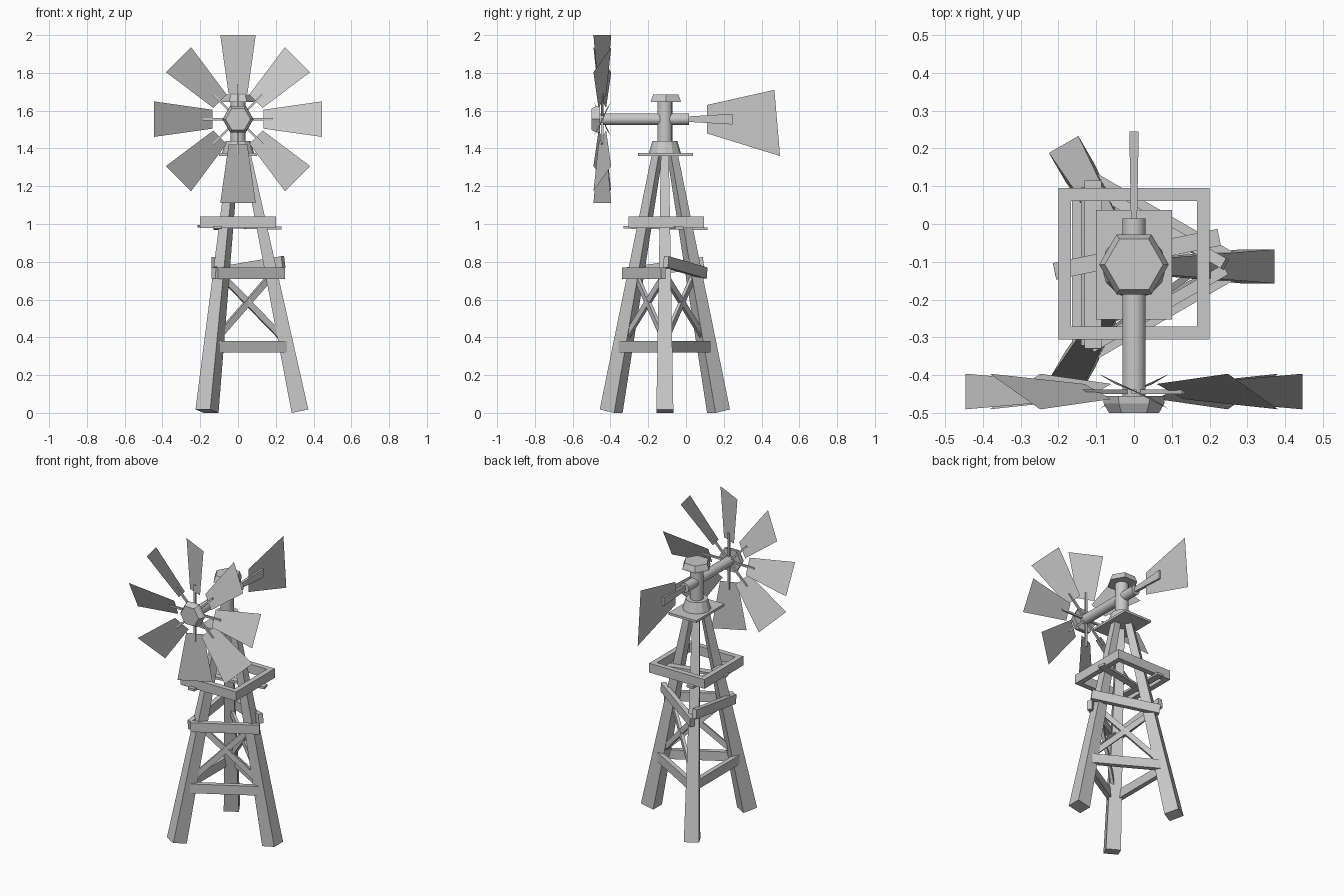
import bpy, bmesh, math
from mathutils import Vector

cube = bpy.data.objects.get("Cube")
if cube:
    bpy.data.objects.remove(cube, do_unlink=True)

grey = bpy.data.materials.new("plain_grey")
grey.use_nodes = True
grey.diffuse_color = (0.58, 0.58, 0.58, 1)
grey.node_tree.nodes["Principled BSDF"].inputs["Base Color"].default_value = (0.58, 0.58, 0.58, 1)

UP = Vector((0, 0, 1))
MID = Vector((0, -0.112, 0))      # tower axis
HUB_Z = 1.555


def loft(name, rings, caps=True, cyclic=False, smooth=False, closed=True):
    """Skin a list of point loops into one object."""
    bm = bmesh.new()
    loops = [[bm.verts.new(p) for p in ring] for ring in rings]
    n = len(loops[0])
    pairs = list(zip(loops, loops[1:]))
    if cyclic:
        pairs.append((loops[-1], loops[0]))
    for a, b in pairs:
        for i in range(n if closed else n - 1):
            j = (i + 1) % n
            bm.faces.new((a[i], a[j], b[j], b[i]))
    if caps:
        bm.faces.new(loops[0])
        bm.faces.new(loops[-1])
    bmesh.ops.recalc_face_normals(bm, faces=bm.faces)
    mesh = bpy.data.meshes.new(name)
    bm.to_mesh(mesh)
    bm.free()
    mesh.materials.append(grey)
    obj = bpy.data.objects.new(name, mesh)
    bpy.context.collection.objects.link(obj)
    if smooth:
        bpy.ops.object.select_all(action="DESELECT")
        obj.select_set(True)
        bpy.context.view_layer.objects.active = obj
        bpy.ops.object.shade_smooth_by_angle(angle=math.radians(35))
    return obj


def beam(name, a, b, start, end=None):
    """Square-ended timber from a to b; sizes are (sideways, upward)."""
    a, b = Vector(a), Vector(b)
    axis = (b - a).normalized()
    side = axis.cross(UP)
    side = side.normalized() if side.length > 0.001 else Vector((1, 0, 0))
    other = side.cross(axis)
    corners = ((-1, -1), (1, -1), (1, 1), (-1, 1))
    rings = [[p + side * (u * w / 2) + other * (v * h / 2) for u, v in corners]
             for p, (w, h) in ((a, start), (b, end or start))]
    return loft(name, rings)


def turned(name, center, u, v, profile, sides, smooth=False, phase=0.0, **kw):
    """Round or polygonal part: profile of (radius, distance along u x v)."""
    u, v = Vector(u), Vector(v)
    w = u.cross(v)
    angles = [phase + math.tau * i / sides for i in range(sides)]
    rings = [[Vector(center) + w * d + (u * math.cos(t) + v * math.sin(t)) * r for t in angles]
             for r, d in profile]
    return loft(name, rings, smooth=smooth, **kw)


X, Y, Z = (1, 0, 0), (0, 1, 0), (0, 0, 1)


def leg_point(i, z):
    """Centre of leg i at height z."""
    t = math.tau * i / 3
    r = 0.33 - 0.282 * z / 1.36
    return MID + Vector((r * math.cos(t), r * math.sin(t), z))


# three splayed, tapered legs
for i, label in enumerate(("left", "back", "front")):
    beam(label + "_leg", leg_point(i, 0.009), leg_point(i, 1.37), (0.09, 0.09), (0.042, 0.042))


def plank(name, i, j, z1, z2, length, outset, size):
    """Plank across the outside of the face between legs i and j."""
    level = (z1 + z2) / 2
    a, b = leg_point(i, level), leg_point(j, level)
    mid = (a + b) / 2
    out = (mid - MID)
    out.z = 0
    half = (b - a).normalized() * length / 2
    mid += out.normalized() * outset
    a, b = mid - half, mid + half
    a.z, b.z = z1, z2
    beam(name, a, b, size)


# horizontal rails, slightly crooked upper planks
for label, i, j, z1, z2 in (("front", 2, 0, 0.74, 0.74),
                            ("back", 0, 1, 0.80, 0.74),
                            ("side", 1, 2, 0.795, 0.74)):
    plank(label + "_lower_rail", i, j, 0.35, 0.35, 0.44, 0.02, (0.03, 0.06))
    plank(label + "_upper_plank", i, j, z1, z2, 0.41, 0.04, (0.03, 0.06))

# crossed braces on two faces
for label, i, j in (("front", 2, 0), ("back", 0, 1)):
    beam(label + "_brace_rising", leg_point(i, 0.38), leg_point(j, 0.73), (0.018, 0.034))
    beam(label + "_brace_falling", leg_point(i, 0.73), leg_point(j, 0.38), (0.018, 0.034))

# thin joists and the square walkway frame
beam("cross_joist", (-0.21, -0.125, 0.988), (0.225, -0.035, 0.978), (0.045, 0.015))
beam("long_joist", (-0.108, -0.33, 0.983), (-0.108, 0.115, 0.975), (0.045, 0.015))
s = math.sqrt(2)
turned("walkway_frame", MID + Vector((0, 0.007, 0)), X, Y,
       [(0.2 * s, 0.98), (0.2 * s, 1.04), (0.166 * s, 1.04), (0.166 * s, 0.98)],
       4, phase=math.pi / 4, caps=False, cyclic=True)

# head: plate, tapered collar, post and hexagonal cap
beam("head_plate", (0, -0.253, 1.3675), (0, 0.037, 1.3675), (0.2, 0.015))
turned("head_collar", MID, X, Y, [(0.085, 1.375), (0.066, 1.44)], 12)
turned("head_post", MID, X, Y, [(0.04, 1.42), (0.04, 1.66)], 16, smooth=True)
turned("head_cap", MID + Vector((0, 0.005, 0)), X, Y, [(0.092, 1.645), (0.09, 1.655), (0.077, 1.685)], 6)

# drive shaft and hexagonal hub, running along -y
turned("drive_shaft", (0, 0, HUB_Z), X, Z, [(0.031, -0.015), (0.031, 0.46)], 16, smooth=True)
turned("rotor_hub", (0, 0, HUB_Z), X, Z, [(0.082, 0.455), (0.08, 0.475), (0.066, 0.5)], 6)

# eight twisted sheet blades on thin spokes
for k in range(8):
    t = math.tau * k / 8
    out = Vector((math.cos(t), 0, math.sin(t)))
    turn = Vector((-math.sin(t), 0, math.cos(t)))
    back = Vector(Y)
    root = Vector((0, -0.443, HUB_Z))
    rows = [[root + out * r + (turn * w + back * d) * e for e in (-1, 1)]
            for r, w, d in ((0.135, 0.05, 0.02), (0.445, 0.094, 0.047))]
    loft(f"blade_{k + 1}", rows, caps=False, closed=False)
    beam(f"spoke_{k + 1}", root + out * 0.02, root + out * 0.185, (0.012, 0.012))

# tail boom and sheet vane
beam("tail_boom", (0, 0.005, HUB_Z), (0, 0.245, HUB_Z), (0.016, 0.028), (0.025, 0.056))
loft("tail_vane", [[(0, 0.11, 1.48), (0, 0.11, 1.63)], [(0, 0.498, 1.36), (0, 0.468, 1.71)]],
     caps=False, closed=False)
